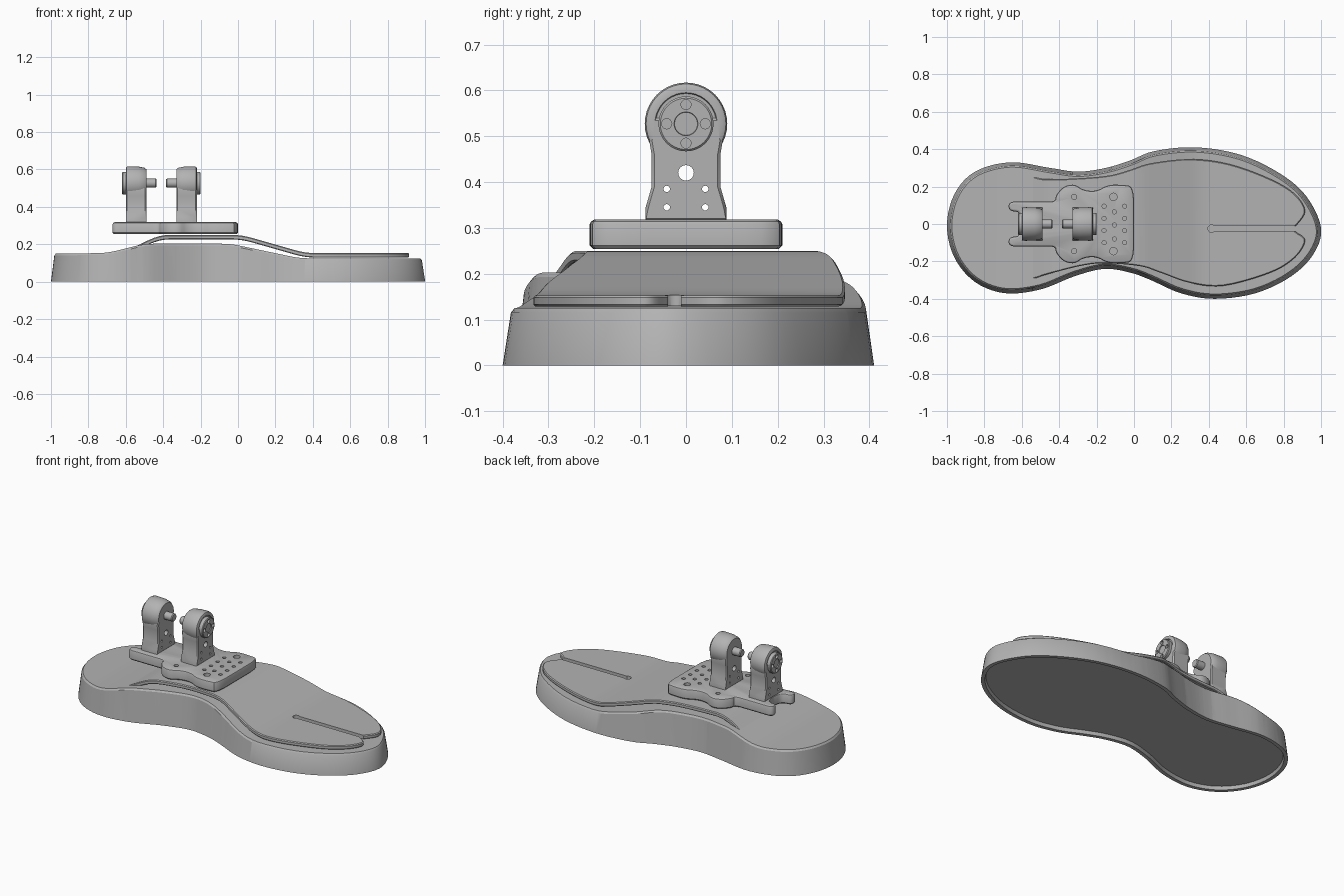
import bpy, bmesh, math
from mathutils import Matrix, Vector

if "Cube" in bpy.data.objects:
    bpy.data.objects.remove(bpy.data.objects["Cube"], do_unlink=True)

grey = bpy.data.materials.new("plain grey")
grey.use_nodes = True
grey.diffuse_color = (0.45, 0.45, 0.45, 1)
grey.node_tree.nodes["Principled BSDF"].inputs["Base Color"].default_value = grey.diffuse_color


def make_object(name, bm):
    bmesh.ops.recalc_face_normals(bm, faces=bm.faces[:])
    mesh = bpy.data.meshes.new(name)
    bm.to_mesh(mesh)
    bm.free()
    mesh.materials.append(grey)
    obj = bpy.data.objects.new(name, mesh)
    bpy.context.collection.objects.link(obj)
    return obj


def activate(obj):
    bpy.ops.object.select_all(action='DESELECT')
    obj.select_set(True)
    bpy.context.view_layer.objects.active = obj


def finish(obj, angle=30):
    activate(obj)
    bpy.ops.object.shade_smooth_by_angle(angle=math.radians(angle))


def spline(points, steps=5):
    # closed smooth curve through the points
    out, n = [], len(points)
    for i in range(n):
        a, b, c, d = (Vector(points[(i + k) % n]) for k in (-1, 0, 1, 2))
        for s in range(steps):
            t = s / steps
            out.append(b + (c - a) * t / 2 + (a * 2 - b * 5 + c * 4 - d) * t**2 / 2
                       + (b * 3 - a - c * 3 + d) * t**3 / 2)
    return out


def round_corners(points, passes=2):
    pts = [Vector(p) for p in points]
    for _ in range(passes):
        pts = [q for a, b in zip(pts, pts[1:] + pts[:1])
               for q in (a.lerp(b, 0.25), a.lerp(b, 0.75))]
    return pts


def inset(points, amount):
    out, n = [], len(points)
    for i, p in enumerate(points):
        t = (points[(i + 1) % n] - points[i - 1]).normalized()
        out.append(p + Vector((-t.y, t.x)) * amount)
    return out


def loft(outline, rings):
    # stack of (inset, height) copies of an outline, capped at both ends
    pts = [Vector(p) for p in outline]
    if sum(a.cross(b) for a, b in zip(pts, pts[1:] + pts[:1])) < 0:
        pts.reverse()
    bm, rows, n = bmesh.new(), [], len(pts)
    for amount, h in rings:
        rows.append([bm.verts.new((p.x, p.y, h)) for p in inset(pts, amount)])
    for lo, hi in zip(rows, rows[1:]):
        for i in range(n):
            j = (i + 1) % n
            bm.faces.new((lo[i], lo[j], hi[j], hi[i]))
    bm.faces.new(rows[0][::-1])
    bm.faces.new(rows[-1])
    return bm


def height(keys, x):
    # softened piecewise line
    def line(q):
        for (xa, za), (xb, zb) in zip(keys, keys[1:]):
            if q <= xb:
                return za + (zb - za) * max(0, q - xa) / (xb - xa)
        return keys[-1][1]
    return sum(line(x + 0.01 * k) for k in range(-5, 6)) / 11


def bend(bm, keys, floor, top):
    for k in range(50):
        bmesh.ops.bisect_plane(bm, geom=bm.verts[:] + bm.edges[:] + bm.faces[:], dist=0.0001,
                               plane_co=(-0.9 + 0.03 * k, 0, 0), plane_no=(1, 0, 0))
    for v in bm.verts:
        if v.co.z > floor:
            v.co.z += height(keys, v.co.x) - top


def drill(obj, holes, depth, axis='Z', slot=None):
    # each hole is (centre, radius)
    bm = bmesh.new()
    turn = Matrix.Rotation(math.pi / 2, 4, 'Y') if axis == 'X' else Matrix()
    for centre, r in holes:
        bmesh.ops.create_cone(bm, cap_ends=True, segments=16, radius1=r, radius2=r,
                              depth=depth, matrix=Matrix.Translation(centre) @ turn)
    if slot:
        centre, size = slot
        bmesh.ops.create_cube(bm, size=1, matrix=Matrix.Translation(centre)
                              @ Matrix.Diagonal((*size, 1)))
    cutter = make_object("cutter", bm)
    cutter.hide_render = True
    mod = obj.modifiers.new("holes", 'BOOLEAN')
    mod.operation, mod.solver, mod.object = 'DIFFERENCE', 'EXACT', cutter
    mod.use_self = True
    activate(obj)
    bpy.ops.object.modifier_apply(modifier=mod.name)
    bpy.data.objects.remove(cutter, do_unlink=True)


# Foot shell: tapered wall, raised instep, shallow recess underneath
sole = [(-1, -.01), (-.96, .16), (-.85, .28), (-.66, .33), (-.45, .3), (-.3, .28), (-.15, .3),
        (-.02, .34), (.11, .39), (.33, .41), (.57, .37), (.78, .27), (.92, .15), (1, -.02),
        (.96, -.16), (.84, -.28), (.65, -.37), (.43, -.4), (.25, -.37), (.09, -.3),
        (-.02, -.26), (-.16, -.24), (-.32, -.28), (-.5, -.35), (-.69, -.37), (-.85, -.31),
        (-.96, -.18)]
bm = loft(spline(sole), [(.028, .02), (.022, 0), (0, 0), (.018, .14), (.026, .15)])
bend(bm, [(-1, .15), (-.7, .153), (-.5, .203), (-.04, .203), (.33, .125), (1, .125)], .1, .15)
finish(make_object("foot_shell", bm))

# Springy sole plate arched over the instep, split at the toe
plate = [(-.66, .2), (-.58, .26), (-.48, .24), (-.29, .245), (-.13, .26), (-.02, .29), (.09, .325),
         (.3, .347), (.51, .32), (.73, .24), (.86, .16), (.915, .07), (.87, -.005), (.84, -.025),
         (.87, -.045), (.915, -.09), (.86, -.18), (.73, -.26), (.48, -.33), (.3, -.315),
         (.14, -.26), (.03, -.225), (-.16, -.21), (-.29, -.225), (-.45, -.265), (-.6, -.3),
         (-.66, -.2)]
bm = loft(spline(plate), [(.004, -.024), (0, -.02), (0, -.005), (.005, 0)])
bend(bm, [(-.75, .135), (-.63, .15), (-.42, .25), (.02, .25), (.36, .153), (1, .153)], -1, 0)
sole_plate = make_object("sole_plate", bm)
drill(sole_plate, [((.415, -.025, .14), .02)], .2, slot=((.72, -.025, .14), (.62, .028, .25)))
finish(sole_plate)

# Ankle mounting bracket: forked rear, lobed sides, bolt pattern in front
half = [(0, .01), (0, .2), (-.06, .21), (-.14, .21), (-.2, .175), (-.27, .18), (-.32, .215),
        (-.38, .2), (-.42, .15), (-.42, .12), (-.5, .12), (-.6, .12), (-.67, .12), (-.67, .07),
        (-.61, .065), (-.6, .01)]
outline = round_corners(half + [(x, -y) for x, y in reversed(half)])
bm = loft(outline, [(.008, .254), (0, .262), (0, .308), (.003, .314), (.01, .318)])
bracket = make_object("ankle_bracket", bm)
holes = [((x, y + shift, .318), .011) for x, shift in ((-.16, 0), (-.05, 0))
         for y in (-.1, -.035, .03, .095)]
holes += [((-.105, y, .318), .011) for y in (-.08, -.005, .065)]
holes += [((x, y, .318), r) for x, r in ((-.32, .014), (-.11, .02)) for y in (-.145, .145)]
drill(bracket, holes, .06)
finish(bracket)

# Pivot posts facing each other, with bearing drum, outer cap and inner pin
MID, AXIS = -.41, .527
side = [(.088, .315), (.088, .345), (.075, .39), (.075, .46), (.08, .49), (.07, .54)]
neck = side + [(-y, z) for y, z in reversed(side)]
drum = [(-.055, 0), (-.055, .02), (-.05, .024), (0, .024), (0, .074), (.01, .082), (.04, .088),
        (.095, .09), (.106, .087), (.11, .08), (.11, .068), (.104, .066), (.104, .06), (.126, .06),
        (.13, .056), (.13, .026), (.125, .025), (.125, 0)]
for label, s in (("rear", -1), ("front", 1)):
    bm = loft(neck, [(.006, 0), (0, .006), (0, .104), (.006, .11)])
    for v in bm.verts:
        y, z, u = v.co
        v.co = (MID + s * (.08 + u), y, z)
    post = make_object(label + "_post", bm)
    centre = MID + s * .135
    holes = [((centre, 0, .42), .017)]
    holes += [((centre, y, z), .007) for y in (-.042, .042) for z in (.345, .385)]
    drill(post, holes, .3, 'X')
    finish(post)

    bm = bmesh.new()
    ring = [bm.verts.new((MID + s * (.08 + u), 0, AXIS + r)) for u, r in drum]
    edges = [bm.edges.new(pair) for pair in zip(ring, ring[1:])]
    bmesh.ops.spin(bm, geom=ring + edges, cent=(0, 0, AXIS), axis=(1, 0, 0),
                   angle=math.tau, steps=40, use_duplicate=False)
    bmesh.ops.remove_doubles(bm, verts=bm.verts[:], dist=0.0003)
    bearing = make_object(label + "_bearing", bm)
    face = MID + s * .21
    drill(bearing, [((face, .042 * math.cos(a), AXIS + .042 * math.sin(a)), .011)
                    for a in (0, math.pi / 2, math.pi, -math.pi / 2)], .03, 'X')
    finish(bearing)
